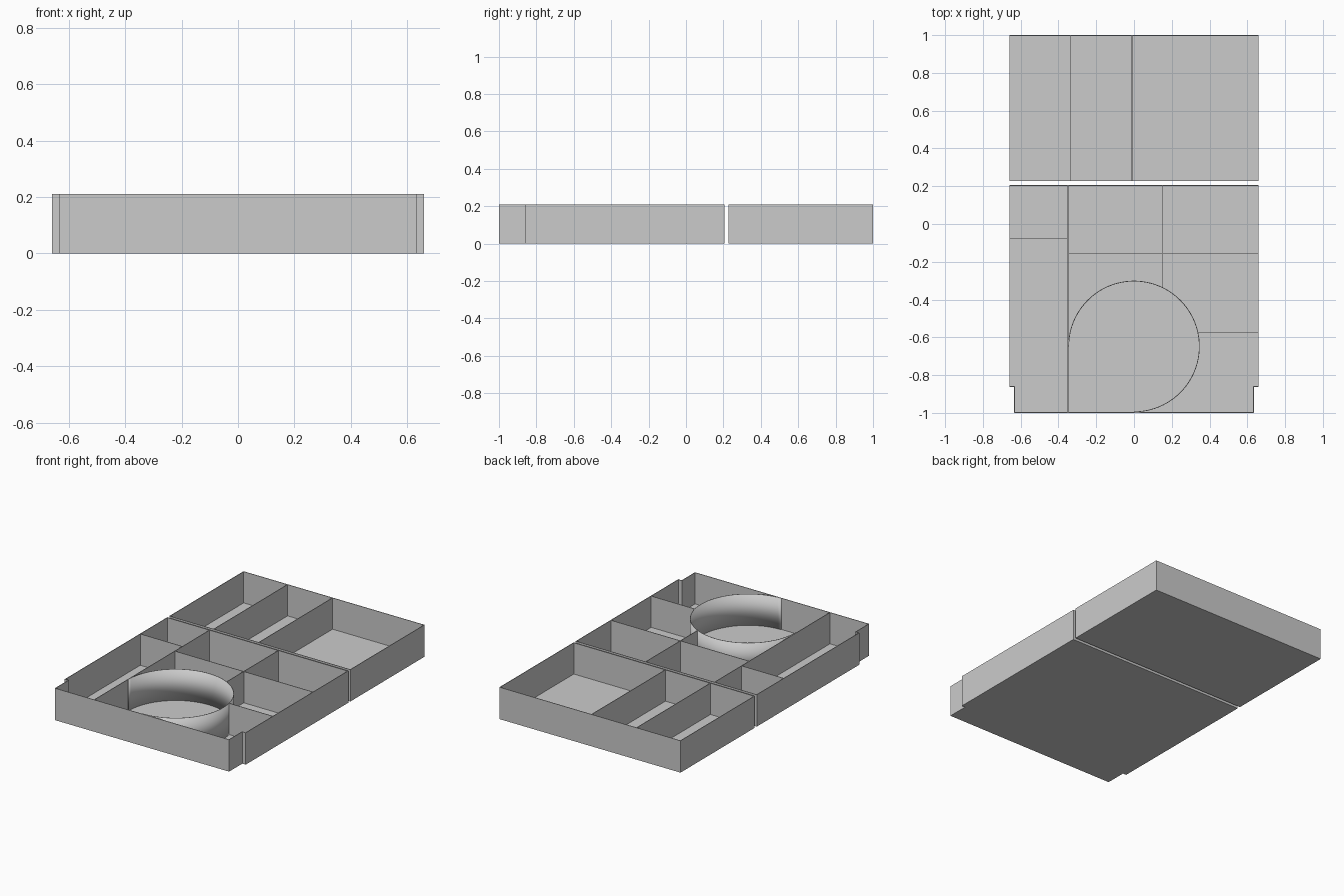
import bpy, bmesh, math

H = 0.21      # tray height
T = 0.004     # sheet thickness

cube = bpy.data.objects.get("Cube")
if cube:
    bpy.data.objects.remove(cube, do_unlink=True)

grey = bpy.data.materials.new("plain grey")
grey.use_nodes = True
grey.diffuse_color = (0.6, 0.6, 0.6, 1)
grey.node_tree.nodes["Principled BSDF"].inputs["Base Color"].default_value = (0.6, 0.6, 0.6, 1)


def finish(name, bm):
    mesh = bpy.data.meshes.new(name)
    bm.to_mesh(mesh)
    bm.free()
    mesh.materials.append(grey)
    obj = bpy.data.objects.new(name, mesh)
    bpy.context.collection.objects.link(obj)
    return obj


def floor(name, outline):
    """Flat sheet with the given counter-clockwise outline."""
    bm = bmesh.new()
    face = bm.faces.new([bm.verts.new((x, y, 0)) for x, y in outline])
    top = bmesh.ops.extrude_face_region(bm, geom=[face])["geom"]
    bmesh.ops.translate(bm, vec=(0, 0, T),
                        verts=[v for v in top if isinstance(v, bmesh.types.BMVert)])
    bmesh.ops.recalc_face_normals(bm, faces=bm.faces)
    return finish(name, bm)


def wall(name, path, closed=False, smooth=False):
    """Thin upright wall along a path; closed walls thicken inward."""
    bm = bmesh.new()
    low = [bm.verts.new((x, y, T)) for x, y in path]
    high = [bm.verts.new((x, y, H)) for x, y in path]
    n = len(path)
    for i in range(n if closed else n - 1):
        j = (i + 1) % n
        bm.faces.new((low[i], low[j], high[j], high[i])).smooth = smooth
    obj = finish(name, bm)
    mod = obj.modifiers.new("thickness", "SOLIDIFY")
    mod.thickness = T
    mod.offset = -1 if closed else 0
    mod.use_even_offset = True
    return obj


W = 0.66
NOTCH_X, NOTCH_Y = 0.635, -0.862
SPLIT = 0.206
BACK = 0.227
I = W - T     # inner face of the side walls

# Front tray: notched front corners
front_outline = [(-NOTCH_X, -1), (NOTCH_X, -1), (NOTCH_X, NOTCH_Y), (W, NOTCH_Y),
                 (W, SPLIT), (-W, SPLIT), (-W, NOTCH_Y), (-NOTCH_X, NOTCH_Y)]
floor("front_tray_floor", front_outline)
wall("front_tray_rim", front_outline, closed=True)

# Round holder: three quarters of a ring, square in its front corner
CY, R = -0.648, 0.346
arc = [(R * math.cos(a), CY + R * math.sin(a))
       for a in (math.radians(-90 + 270 * i / 72) for i in range(73))]
wall("round_holder_wall", arc, smooth=True)

# Front tray dividers
DX, CX, DY = -0.35, 0.152, -0.158
SY = -0.576
wall("long_divider", [(DX, -1 + T), (DX, SPLIT - T)])
wall("cross_divider", [(DX, DY), (I, DY)])
wall("middle_divider", [(CX, CY + math.sqrt(R * R - CX * CX)), (CX, SPLIT - T)])
wall("right_side_divider", [(-I, -0.078), (DX, -0.078)])
wall("left_side_divider", [(math.sqrt(R * R - (SY - CY) ** 2), SY), (I, SY)])

# Back tray with two dividers
back_outline = [(-W, BACK), (W, BACK), (W, 1), (-W, 1)]
floor("back_tray_floor", back_outline)
wall("back_tray_rim", back_outline, closed=True)
for name, x in (("back_right_divider", -0.338), ("back_middle_divider", -0.01)):
    wall(name, [(x, BACK + T), (x, 1 - T)])
